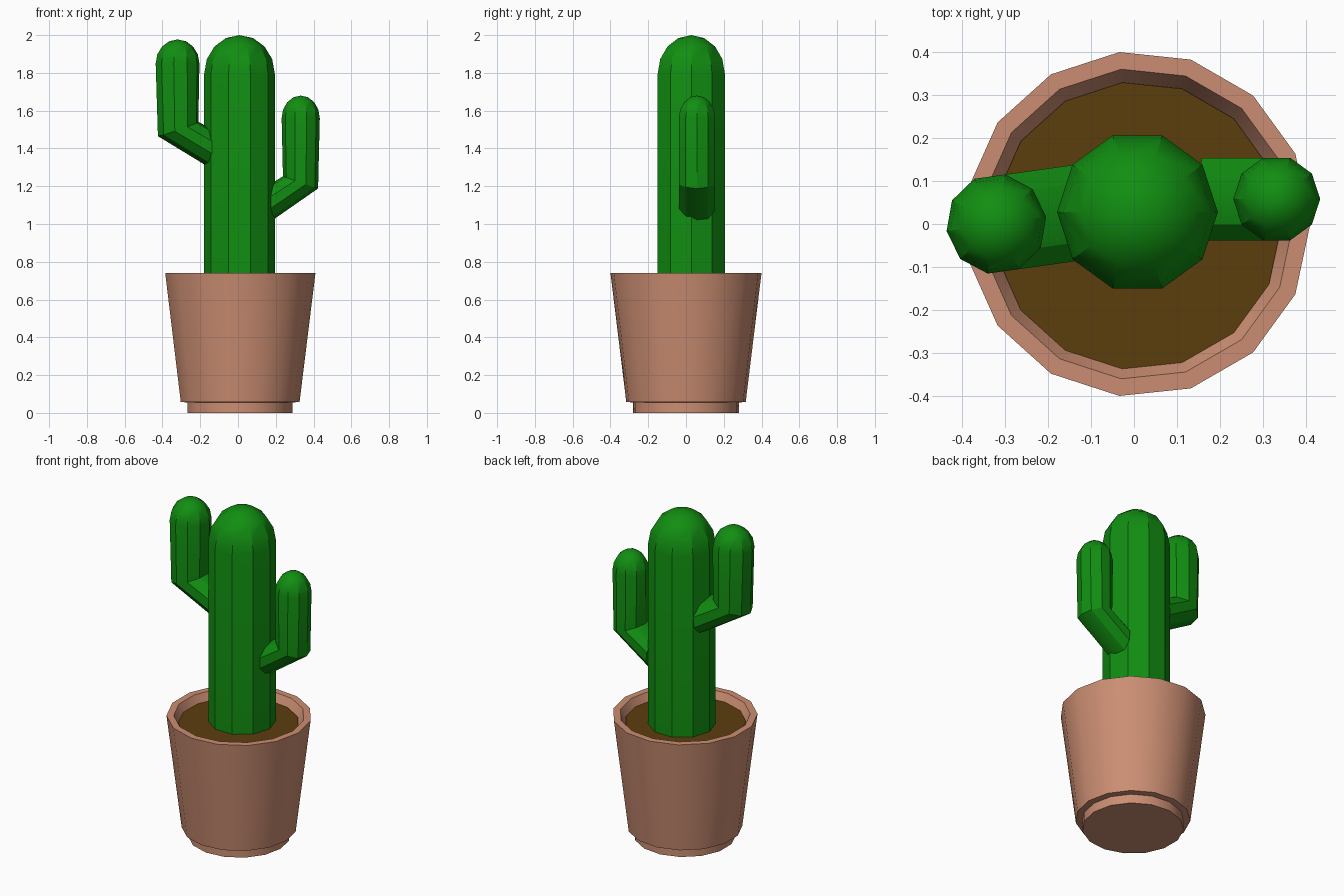
import bpy, bmesh, math
from mathutils import Vector

if "Cube" in bpy.data.objects:
    bpy.data.objects.remove(bpy.data.objects["Cube"])


def material(name, rgb):
    m = bpy.data.materials.new(name)
    m.diffuse_color = (*rgb, 1)
    m.use_nodes = True
    m.node_tree.nodes["Principled BSDF"].inputs["Base Color"].default_value = m.diffuse_color
    return m


GREEN = material("cactus green", (0.0056, 0.27, 0.0056))
CLAY = material("terracotta", (0.60, 0.27, 0.17))
SOIL = material("soil brown", (0.105, 0.048, 0.004))


def ring(center, u, v, n):
    """Points of an ellipse spanned by the half axes u and v."""
    c, u, v = Vector(center), Vector(u), Vector(v)
    return [c + u * math.cos(math.tau * i / n) + v * math.sin(math.tau * i / n)
            for i in range(n)]


def flat_ring(x, y, z, r, n, turn=0.0):
    a = math.radians(turn)
    return ring((x, y, z), (r * math.cos(a), r * math.sin(a), 0),
                (-r * math.sin(a), r * math.cos(a), 0), n)


def loft(name, rings, mat, tip=None):
    """Skin a stack of rings; close the start, and the end flat or at a tip."""
    bm = bmesh.new()
    loops = [[bm.verts.new(p) for p in r] for r in rings]
    n = len(loops[0])
    for a, b in zip(loops, loops[1:]):
        for i in range(n):
            j = (i + 1) % n
            bm.faces.new((a[i], a[j], b[j], b[i]))
    bm.faces.new(loops[0][::-1])
    if tip:
        t = bm.verts.new(tip)
        for i in range(n):
            bm.faces.new((loops[-1][i], loops[-1][(i + 1) % n], t))
    else:
        bm.faces.new(loops[-1])
    bmesh.ops.recalc_face_normals(bm, faces=bm.faces[:])
    mesh = bpy.data.meshes.new(name)
    bm.to_mesh(mesh)
    bm.free()
    mesh.materials.append(mat)
    ob = bpy.data.objects.new(name, mesh)
    bpy.context.collection.objects.link(ob)
    bpy.ops.object.select_all(action='DESELECT')
    ob.select_set(True)
    bpy.context.view_layer.objects.active = ob
    bpy.ops.object.shade_smooth_by_angle(angle=math.radians(30))
    return ob


def dome(x, y, z, r, h, turn=0.0):
    """Rings of a rounded cap starting at its rim."""
    return [flat_ring(x, y, z + h * math.sin(a), r * math.cos(a), 10, turn)
            for a in (math.radians(22.5 * k) for k in range(4))]


# Pot: foot, flared wall, rim and inner wall
profile = [(0.281, 0), (0.281, 0.055), (0.318, 0.058), (0.402, 0.74),
           (0.362, 0.74), (0.331, 0.68)]
loft("pot", [flat_ring(0.008, 0, z, r, 15) for r, z in profile], CLAY)

# Soil disc
loft("soil", [flat_ring(0.008, -0.004, z, 0.335, 15) for z in (0.66, 0.695)], SOIL)

# Trunk with rounded top
TX, TY = 0.008, 0.028
loft("trunk", [flat_ring(TX, TY, 0.68, 0.187, 10)] + dome(TX, TY, 1.795, 0.187, 0.205),
     GREEN, (TX, TY, 2.0))


def arm(name, x, y, turn, r, root, elbow, cap, top):
    """Bent arm: root and elbow are (outward offset, z, half axis out, half axis up)."""
    a = math.radians(turn)
    out, side = Vector((math.cos(a), math.sin(a), 0)), Vector((-math.sin(a), math.cos(a), 0))
    rings = []
    for off, z, du, dz in (root, elbow):
        c = Vector((x, y, z)) + out * off
        rings.append(ring(c, out * du + Vector((0, 0, dz)), side * r, 10))
    loft(name, rings + dome(x, y, cap, r, top - cap, turn), GREEN, (x, y, top))


# Arms
arm("left_arm", -0.32, 0.0, 188, 0.117,
    (-0.19, 1.393, 0.01, -0.1), (-0.003, 1.503, 0.108, -0.038), 1.85, 1.977)
arm("right_arm", 0.332, 0.058, 0, 0.101,
    (-0.172, 1.105, 0.008, -0.095), (-0.001, 1.22, 0.093, -0.032), 1.56, 1.68)
